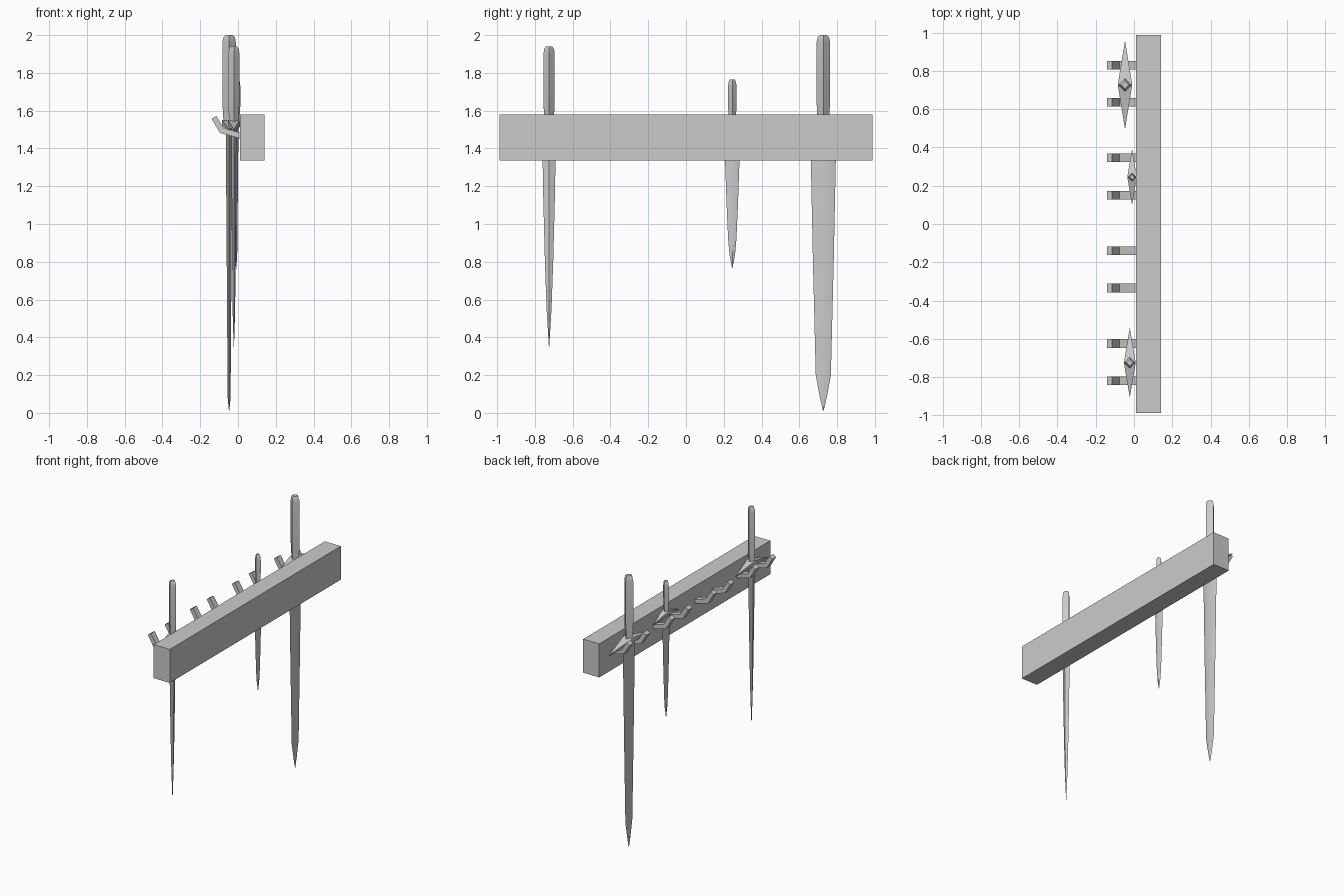
import bpy, bmesh, math

cube = bpy.data.objects.get("Cube")
if cube:
    bpy.data.objects.remove(cube, do_unlink=True)

grey = bpy.data.materials.new("plain grey")
grey.use_nodes = True
grey.diffuse_color = (0.6, 0.6, 0.6, 1)
grey.node_tree.nodes["Principled BSDF"].inputs["Base Color"].default_value = (0.6, 0.6, 0.6, 1)


def finish(name, bm, smooth=True):
    bmesh.ops.recalc_face_normals(bm, faces=bm.faces)
    mesh = bpy.data.meshes.new(name)
    bm.to_mesh(mesh)
    bm.free()
    mesh.materials.append(grey)
    ob = bpy.data.objects.new(name, mesh)
    bpy.context.collection.objects.link(ob)
    if smooth:
        bpy.ops.object.select_all(action="DESELECT")
        ob.select_set(True)
        bpy.context.view_layer.objects.active = ob
        bpy.ops.object.shade_smooth_by_angle(angle=math.radians(35))
    return ob


def loft(name, x, y, sections):
    """Stack diamond sections given as (z, half depth in x, half width in y)."""
    bm = bmesh.new()
    rings = [[bm.verts.new((x + a * dx, y + b * dy, z))
              for a, b in ((1, 0), (0, 1), (-1, 0), (0, -1))] for z, dx, dy in sections]
    for low, high in zip(rings, rings[1:]):
        for i in range(4):
            j = (i + 1) % 4
            bm.faces.new((low[i], low[j], high[j], high[i]))
    bm.faces.new(rings[0])
    bm.faces.new(rings[-1])
    return finish(name, bm)


def guard(name, x, y, dx, dy, z):
    """Pointed crossguard, raised in the middle and drooping to both ends."""
    bm = bmesh.new()
    drop, thick = 0.05, 0.03
    tops = [(dx, 0, z), (0, dy, z - drop), (-dx, 0, z), (0, -dy, z - drop)]
    upper = [bm.verts.new((x + a, y + b, c)) for a, b, c in tops]
    lower = [bm.verts.new((x + a, y + b, c - (thick if a else 0.008))) for a, b, c in tops]
    for ring in (upper, lower):
        bm.faces.new((ring[0], ring[1], ring[2]))
        bm.faces.new((ring[0], ring[2], ring[3]))
    for i in range(4):
        j = (i + 1) % 4
        bm.faces.new((upper[i], upper[j], lower[j], lower[i]))
    return finish(name, bm, False)


def sword(name, x, y, tip, top, grip, thick, guard_x, guard_y, widths):
    """widths: (z, half width) going up from just above the tip."""
    z_guard = 1.55
    blade = [(tip, 0.001, 0.001)]
    for z, w in widths:
        blade.append((z, thick * (0.4 + 0.6 * (z - tip) / (z_guard - tip)), w))
    loft(name + "_blade", x, y, blade)
    guard(name + "_guard", x, y, guard_x, guard_y, z_guard)
    loft(name + "_grip", x, y, [(z_guard - 0.03, grip * 0.8, grip * 0.8), (z_guard + 0.1, grip, grip),
                                (top - 0.04, grip, grip), (top - 0.012, grip * 0.85, grip * 0.85),
                                (top, grip * 0.55, grip * 0.55)])


# Wall beam
bm = bmesh.new()
bmesh.ops.create_cube(bm, size=1)
for v in bm.verts:
    v.co = (0.075 + v.co.x * 0.13, v.co.y * 1.975, 1.4575 + v.co.z * 0.245)
finish("beam", bm, False)

# Bent pegs in four pairs
profile = [(0.02, 1.45), (-0.095, 1.482), (-0.14, 1.557), (-0.115, 1.572), (-0.075, 1.508), (0.02, 1.48)]
for n, centre in enumerate((0.733, 0.248, -0.237, -0.722)):
    for side in (-1, 1):
        y = centre + side * 0.0975
        bm = bmesh.new()
        near, far = [[bm.verts.new((px, y + e, pz)) for px, pz in profile] for e in (-0.0225, 0.0225)]
        for ring in (near, far):
            bm.faces.new((ring[0], ring[1], ring[4], ring[5]))
            bm.faces.new((ring[1], ring[2], ring[3], ring[4]))
        for i in range(6):
            j = (i + 1) % 6
            bm.faces.new((near[i], near[j], far[j], far[i]))
        finish(f"peg_{n + 1}_{'back' if side > 0 else 'front'}", bm)

# Hanging swords
sword("long_sword", -0.047, 0.727, 0.01, 2.0, 0.036, 0.018, 0.038, 0.232,
      [(0.08, 0.018), (0.2, 0.04), (0.8, 0.055), (1.33, 0.066), (1.53, 0.068)])
sword("narrow_sword", -0.022, -0.725, 0.35, 1.94, 0.03, 0.014, 0.031, 0.182,
      [(0.55, 0.013), (0.8, 0.022), (1.15, 0.031), (1.33, 0.034), (1.53, 0.035)])
sword("short_sword", -0.01, 0.245, 0.765, 1.765, 0.023, 0.013, 0.025, 0.146,
      [(0.84, 0.015), (0.92, 0.022), (1.1, 0.03), (1.33, 0.038), (1.53, 0.039)])
